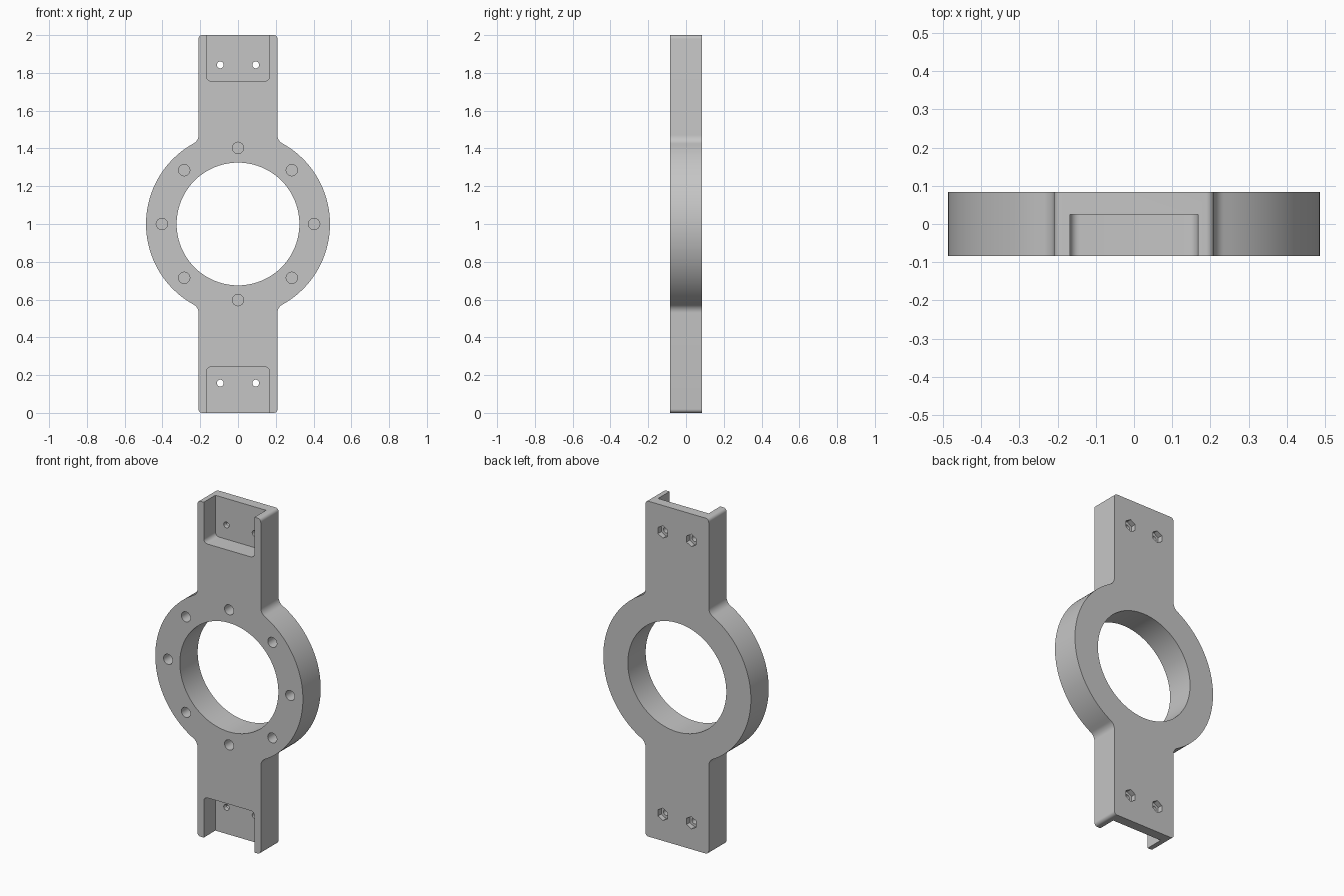
import bpy, bmesh
from math import sin, cos, pi, sqrt, atan2

if "Cube" in bpy.data.objects:
    bpy.data.objects.remove(bpy.data.objects["Cube"], do_unlink=True)

HALF_DEPTH = 0.084
RING, BORE, ARM = 0.487, 0.325, 0.209
FILLET, CORNER = 0.05, 0.02
MID = 1.0

grey = bpy.data.materials.new("light grey")
grey.use_nodes = True
grey.diffuse_color = (0.56, 0.56, 0.56, 1)
grey.node_tree.nodes["Principled BSDF"].inputs["Base Color"].default_value = grey.diffuse_color


def arc(cx, cz, r, a0, a1, n):
    """Points along an arc, both ends included."""
    return [(cx + r * cos(a0 + (a1 - a0) * i / n),
             cz + r * sin(a0 + (a1 - a0) * i / n)) for i in range(n + 1)]


def circle(cx, cz, r, n):
    return arc(cx, cz, r, 0, 2 * pi, n)[:-1]


def prism(name, points, y0, y1):
    """Solid made by extruding an x-z outline from y0 to y1."""
    bm = bmesh.new()
    face = bm.faces.new([bm.verts.new((x, y0, z + MID)) for x, z in points])
    out = bmesh.ops.extrude_face_region(bm, geom=[face])
    moved = [v for v in out["geom"] if isinstance(v, bmesh.types.BMVert)]
    bmesh.ops.translate(bm, verts=moved, vec=(0, y1 - y0, 0))
    bmesh.ops.recalc_face_normals(bm, faces=bm.faces)
    mesh = bpy.data.meshes.new(name)
    bm.to_mesh(mesh)
    bm.free()
    mesh.materials.append(grey)
    obj = bpy.data.objects.new(name, mesh)
    bpy.context.collection.objects.link(obj)
    return obj


def cut(body, points, y0, y1):
    """Subtract an extruded outline from the body."""
    cutter = prism("cutter", points, y0, y1)
    cutter.hide_render = True
    mod = body.modifiers.new("cut", "BOOLEAN")
    mod.operation, mod.solver, mod.object = "DIFFERENCE", "EXACT", cutter
    bpy.ops.object.modifier_apply(modifier=mod.name)
    bpy.data.objects.remove(cutter, do_unlink=True)


# Outline of one quarter: arm corner, fillet into the ring, ring down to the side
fx = ARM + FILLET
fz = sqrt((RING + FILLET) ** 2 - fx ** 2)
join = atan2(fz, fx)
quarter = arc(ARM - CORNER, MID - CORNER, CORNER, pi / 2, 0, 6)
quarter += arc(fx, fz, FILLET, pi, pi + join, 8)
quarter += arc(0, 0, RING, join, 0, 24)[1:]

# Mirror the quarter into the full outline
right_side = quarter + [(x, -z) for x, z in reversed(quarter[:-1])]
outline = right_side + [(-x, z) for x, z in reversed(right_side)]
body = prism("ring_bracket", outline, -HALF_DEPTH, HALF_DEPTH)
bpy.context.view_layer.objects.active = body
body.select_set(True)

# Central bore
cut(body, circle(0, 0, BORE, 96), -1, 1)

# Blind screw holes around the front of the ring
for i in range(8):
    a = i * pi / 4
    cut(body, circle(0.403 * cos(a), 0.403 * sin(a), 0.03, 24), -1, 0.02)

# Open-ended pocket, screw holes and rear nut recesses in each arm
pocket_right = [(0.167, 1.2)] + arc(0.142, 0.782, 0.025, 0, -pi / 2, 6)
pocket = pocket_right + [(-x, z) for x, z in reversed(pocket_right)]
for end in (1, -1):
    cut(body, [(x, end * z) for x, z in pocket], -1, 0.025)
    for side in (1, -1):
        x, z = side * 0.094, end * 0.842
        cut(body, circle(x, z, 0.018, 20), -1, 1)
        hexagon = [(x + 0.037 * sin(k * pi / 3), z + 0.037 * cos(k * pi / 3)) for k in range(6)]
        cut(body, hexagon, 0.053, 1)

bpy.ops.object.shade_smooth_by_angle(angle=pi / 6)
